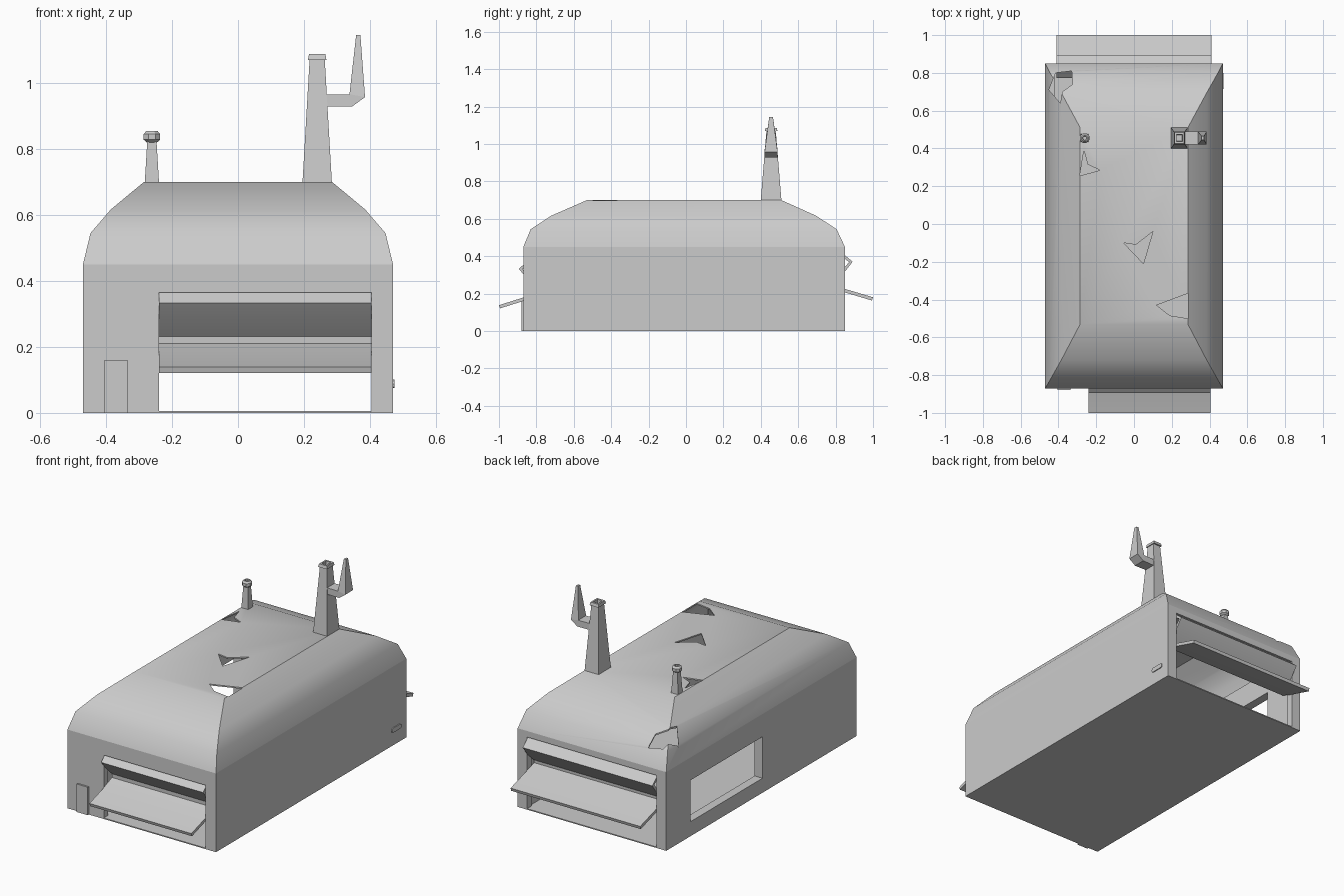
import bpy, bmesh, math

if "Cube" in bpy.data.objects:
    bpy.data.objects.remove(bpy.data.objects["Cube"])


def finish(name, bm):
    bmesh.ops.recalc_face_normals(bm, faces=bm.faces)
    mesh = bpy.data.meshes.new(name)
    bm.to_mesh(mesh)
    bm.free()
    ob = bpy.data.objects.new(name, mesh)
    bpy.context.collection.objects.link(ob)
    return ob


def add_loft(bm, rings, bottom=True, top=True):
    rows = [[bm.verts.new(p) for p in r] for r in rings]
    n = len(rows[0])
    for a, b in zip(rows, rows[1:]):
        for i in range(n):
            j = (i + 1) % n
            bm.faces.new((a[i], a[j], b[j], b[i]))
    if bottom:
        bm.faces.new(rows[0][::-1])
    if top:
        bm.faces.new(rows[-1])


def loft(name, rings, bottom=True, top=True):
    bm = bmesh.new()
    add_loft(bm, rings, bottom, top)
    return finish(name, bm)


def rect(x0, x1, y0, y1, z):
    return [(x0, y0, z), (x1, y0, z), (x1, y1, z), (x0, y1, z)]


def block(name, x0, x1, y0, y1, z0, z1):
    return loft(name, [rect(x0, x1, y0, y1, z0), rect(x0, x1, y0, y1, z1)])


def activate(ob):
    bpy.ops.object.select_all(action='DESELECT')
    ob.select_set(True)
    bpy.context.view_layer.objects.active = ob


def apply(ob, mod):
    activate(ob)
    bpy.ops.object.modifier_apply(modifier=mod.name)


def solidify(ob, thickness, offset):
    m = ob.modifiers.new("Solidify", 'SOLIDIFY')
    m.thickness, m.offset = thickness, offset
    apply(ob, m)


def cut(ob, cutter):
    m = ob.modifiers.new("Cut", 'BOOLEAN')
    m.operation, m.solver, m.object = 'DIFFERENCE', 'EXACT', cutter
    cutter.hide_render = True
    apply(ob, m)
    bpy.data.objects.remove(cutter, do_unlink=True)


def smooth(ob, degrees):
    activate(ob)
    bpy.ops.object.shade_smooth_by_angle(angle=math.radians(degrees))


# Hollow walls with floor, door openings at both ends and a side window
walls = block("walls", -0.47, 0.47, -0.87, 0.85, 0, 0.45)
for box in [(-0.42, 0.42, -0.83, 0.81, 0.006, 0.5),
            (-0.24, 0.405, -0.95, -0.8, 0.006, 0.365),
            (-0.41, 0.41, 0.78, 0.95, 0.006, 0.415),
            (-0.55, -0.38, -0.02, 0.63, 0.083, 0.32)]:
    cut(walls, block("cutter", *box))

# Curved hipped roof shell
levels = [(0.47, -0.87, 0.85, 0.45), (0.447, -0.83, 0.805, 0.545),
          (0.385, -0.72, 0.695, 0.617), (0.285, -0.53, 0.51, 0.70)]
roof = loft("roof", [rect(-x, x, y0, y1, z) for x, y0, y1, z in levels], bottom=False)
solidify(roof, 0.008, -1)

# Jagged holes broken through the roof
holes = [[(-0.055, -0.10), (0.01, -0.11), (0.10, -0.04), (0.05, -0.21)],
         [(-0.265, 0.39), (-0.245, 0.315), (-0.18, 0.285), (-0.287, 0.255)],
         [(0.12, -0.43), (0.287, -0.367), (0.287, -0.50), (0.19, -0.485)],
         [(-0.45, 0.71), (-0.415, 0.80), (-0.33, 0.81), (-0.325, 0.74),
          (-0.38, 0.70), (-0.39, 0.64)]]
bm = bmesh.new()
for h in holes:
    add_loft(bm, [[(x, y, z) for x, y in h] for z in (0.4, 0.8)])
cut(roof, finish("hole_cutter", bm))
smooth(roof, 36)


# Buckled shutters, extruded along x from a side profile
def shutter(name, x0, x1, profile):
    bm = bmesh.new()
    rows = [[bm.verts.new((x, y, z)) for x in (x0, x1)] for y, z in profile]
    for a, b in zip(rows, rows[1:]):
        bm.faces.new((a[0], a[1], b[1], b[0]))
    ob = finish(name, bm)
    solidify(ob, 0.018, 0)
    smooth(ob, 40)


shutter("front_shutter", -0.24, 0.405,
        [(-0.85, 0.36), (-0.885, 0.332), (-0.85, 0.295), (-0.79, 0.235),
         (-0.79, 0.205), (-0.87, 0.17), (-0.997, 0.13)])
shutter("back_shutter", -0.41, 0.41,
        [(0.83, 0.41), (0.882, 0.37), (0.84, 0.32), (0.78, 0.265),
         (0.78, 0.24), (0.85, 0.216), (0.997, 0.172)])

# Small front door and side vent
block("front_door", -0.405, -0.335, -0.88, -0.865, 0, 0.16)
vent = []
for x in (0.46, 0.475):
    ring = []
    for cy, start in ((0.79, -90), (0.725, 90)):
        for k in range(5):
            a = math.radians(start + 45 * k)
            ring.append((x, cy + 0.01 * math.cos(a), 0.088 + 0.013 * math.sin(a)))
    vent.append(ring)
loft("side_vent", vent)


# Tapered chimneys with open rims; each level is (half x, half y, z)
def stack(name, cx, cy, sections):
    return loft(name, [rect(cx - a, cx + a, cy - b, cy + b, z) for a, b, z in sections])


stack("large_chimney", 0.24, 0.455,
      [(0.045, 0.056, 0.69), (0.023, 0.025, 1.07), (0.028, 0.034, 1.07),
       (0.025, 0.03, 1.087), (0.016, 0.019, 1.087), (0.014, 0.016, 1.05)])
stack("small_chimney", -0.261, 0.455, [(0.022, 0.022, 0.69), (0.014, 0.014, 0.825)])


def octagon(r, z):
    pts = []
    for k in range(8):
        a = math.radians(22.5 + 45 * k)
        pts.append((-0.261 + r * math.cos(a), 0.455 + r * math.sin(a), z))
    return pts


loft("small_chimney_cap", [octagon(r, z) for r, z in
     ((0.017, 0.82), (0.027, 0.828), (0.027, 0.845), (0.018, 0.855),
      (0.012, 0.855), (0.01, 0.84))])

# Bent side pipe: pairs of outer and inner points with a half depth
bends = [((0.24, 0.928), (0.24, 0.965), 0.033), ((0.345, 0.928), (0.335, 0.965), 0.035),
         ((0.385, 0.957), (0.338, 0.966), 0.035), ((0.371, 1.145), (0.358, 1.145), 0.01)]
loft("bent_pipe", [[(ox, 0.455 - h, oz), (ox, 0.455 + h, oz),
                    (ix, 0.455 + h, iz), (ix, 0.455 - h, iz)]
                   for (ox, oz), (ix, iz), h in bends])
